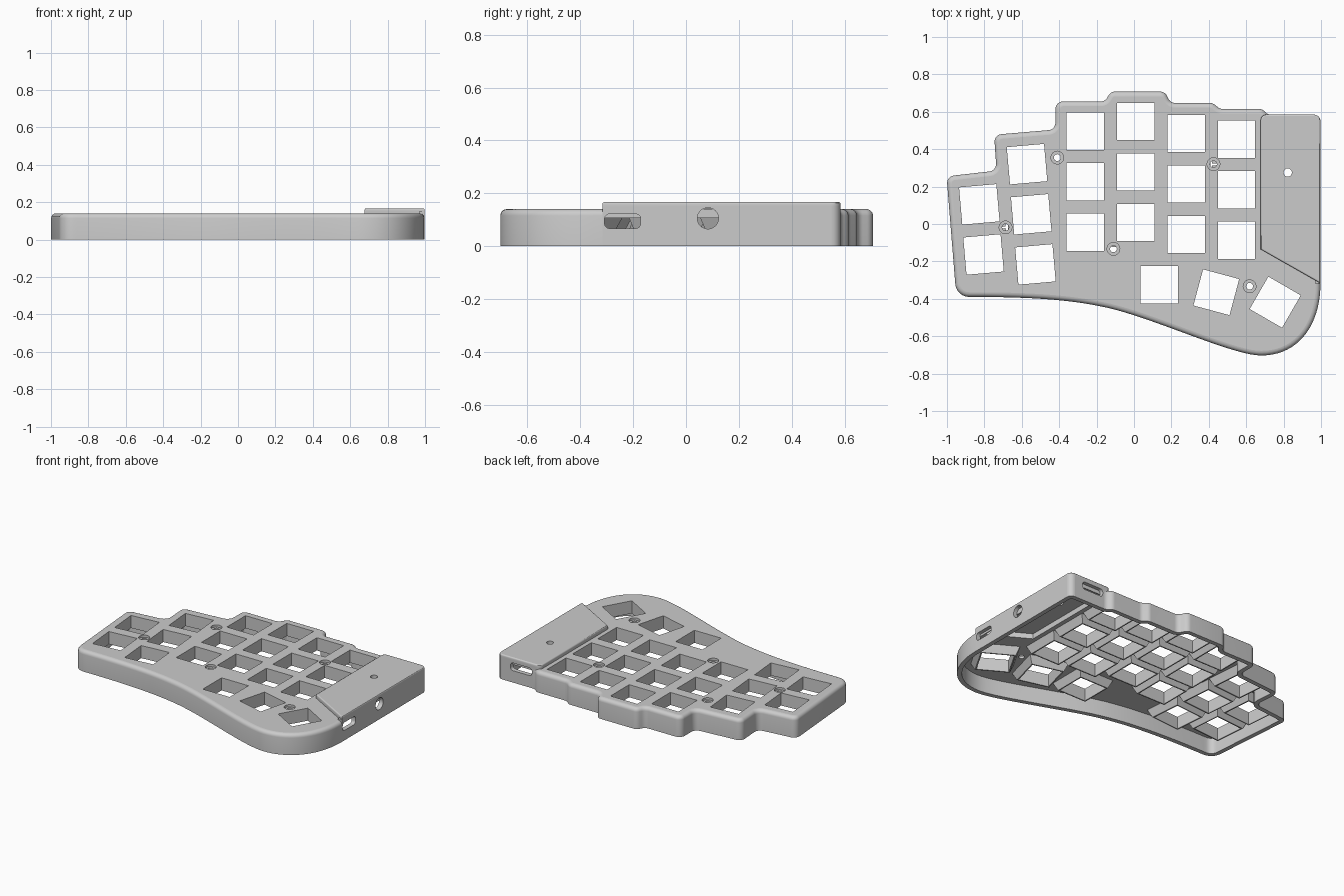
import bpy, bmesh, math
from mathutils import Vector, Matrix
from mathutils.geometry import interpolate_bezier

if "Cube" in bpy.data.objects:
    bpy.data.objects.remove(bpy.data.objects["Cube"], do_unlink=True)

grey = bpy.data.materials.new("plain grey")
grey.use_nodes = True
COLOUR = (0.6, 0.6, 0.6, 1)
grey.diffuse_color = COLOUR
grey.node_tree.nodes["Principled BSDF"].inputs["Base Color"].default_value = COLOUR

TOP, PLATE, COVER, COLLAR = 0.14, 0.107, 0.167, 0.055
WALL, PANEL, SIDE, BACK = 0.03, 0.15, 0.997, 0.585


def rounded(corners, steps=6):
    """Closed outline with a fillet of radius r at every (x, y, r) corner."""
    out = []
    for i, (x, y, r) in enumerate(corners):
        p = Vector((x, y))
        if r == 0:
            out.append(p)
            continue
        u = (Vector(corners[i - 1][:2]) - p).normalized()
        v = (Vector(corners[(i + 1) % len(corners)][:2]) - p).normalized()
        turn = math.pi - u.angle(v)
        t = r * math.tan(turn / 2)
        a, b = p + u * t, p + v * t
        k = 4 / 3 * math.tan(turn / 4) * r
        curve = interpolate_bezier(a.to_3d(), (a - u * k).to_3d(), (b - v * k).to_3d(), b.to_3d(), steps + 1)
        out += [c.to_2d() for c in curve]
    return out


def inset(pts, d):
    """Shift a counter-clockwise outline inwards by d."""
    out = []
    for i, p in enumerate(pts):
        e1 = (p - pts[i - 1]).normalized()
        e2 = (pts[(i + 1) % len(pts)] - p).normalized()
        n1, n2 = Vector((-e1.y, e1.x)), Vector((-e2.y, e2.x))
        out.append(p + (n1 + n2) * d / (1 + n1.dot(n2)))
    return out


def add_loft(bm, loops, ring=True, keep=lambda mid: True):
    """Skin stacked (outline, z) loops along the outline segments to keep."""
    rows = [[bm.verts.new((p[0], p[1], z)) for p in pts] for pts, z in loops]
    base = loops[0][0]
    n = len(base)
    for a, b in list(zip(rows, rows[1:])) + ([(rows[-1], rows[0])] if ring else []):
        for i in range(n):
            j = (i + 1) % n
            if keep((base[i] + base[j]) / 2):
                bm.faces.new((a[i], a[j], b[j], b[i]))
    bmesh.ops.delete(bm, geom=[v for v in bm.verts if not v.link_faces], context="VERTS")


def link(name, me):
    me.materials.clear()
    me.materials.append(grey)
    me.shade_smooth()
    me.set_sharp_from_angle(angle=math.radians(30))
    bpy.context.collection.objects.link(bpy.data.objects.new(name, me))


def finish(name, bm):
    me = bpy.data.meshes.new(name)
    bm.to_mesh(me)
    bm.free()
    link(name, me)


def sweep(name, pts, profile, **options):
    """Run a wall section of (inset, height) pairs round an outline."""
    bm = bmesh.new()
    add_loft(bm, [(inset(pts, d), z) for d, z in profile], **options)
    finish(name, bm)


def sheet(name, contours, z0, z1, matrix=Matrix()):
    """Flat sheet: the first contour is its edge, the others are holes."""
    curve = bpy.data.curves.new(name + "_profile", "CURVE")
    curve.dimensions, curve.fill_mode = "2D", "BOTH"
    curve.extrude = (z1 - z0) / 2
    for pts in contours:
        spline = curve.splines.new("POLY")
        spline.points.add(len(pts) - 1)
        for point, p in zip(spline.points, pts):
            point.co = (p[0], p[1], 0, 1)
        spline.use_cyclic_u = True
    helper = bpy.data.objects.new(name + "_profile", curve)
    bpy.context.collection.objects.link(helper)
    graph = bpy.context.evaluated_depsgraph_get()
    me = bpy.data.meshes.new_from_object(helper.evaluated_get(graph))
    bpy.data.objects.remove(helper, do_unlink=True)
    me.transform(matrix @ Matrix.Translation((0, 0, (z0 + z1) / 2)))
    link(name, me)


def circle(x, y, r, n=32):
    return [Vector((x + r * math.cos(a), y + r * math.sin(a)))
            for a in (2 * math.pi * i / n for i in range(n))]


def square(x, y, half, deg):
    rot = Matrix.Rotation(math.radians(deg), 2)
    return [Vector((x, y)) + rot @ Vector((sx * half, sy * half))
            for sx, sy in ((-1, -1), (1, -1), (1, 1), (-1, 1))]


def box(a0, a1, b0, b1, r=0):
    return rounded([(a0, b0, r), (a1, b0, r), (a1, b1, r), (a0, b1, r)])


def soft_edge(top, r, steps=5):
    arc = [math.pi / 2 * i / steps for i in range(steps + 1)]
    return [(r * (1 - math.cos(a)), top - r + r * math.sin(a)) for a in arc]


# Case outline: stepped back edge and sweeping palm edge
corners = [(-0.86, -0.39, 0), (-0.95, -0.39, 0.075), (-1.002, 0.255, 0.04), (-0.735, 0.285, 0.04),
           (-0.748, 0.477, 0.04), (-0.42, 0.505, 0.04), (-0.42, 0.655, 0.04), (-0.155, 0.655, 0.04),
           (-0.125, 0.708, 0.04), (0.165, 0.708, 0.04), (0.195, 0.647, 0.04), (0.42, 0.647, 0.04),
           (0.46, 0.615, 0.04), (0.685, 0.615, 0.04), (0.715, BACK, 0.04), (SIDE, BACK, 0.035)]
palm = [((SIDE, -0.317), (SIDE, -0.54), (0.88, -0.703), (0.68, -0.703)),
        ((0.68, -0.703), (0.52, -0.703), (0.07, -0.485), (-0.18, -0.44)),
        ((-0.18, -0.44), (-0.35, -0.405), (-0.55, -0.39), (-0.86, -0.39))]
for seg in palm:
    pts = interpolate_bezier(*[Vector(p).to_3d() for p in seg], 20)
    corners += [(p.x, p.y, 0) for p in pts[:-1]]
outline = rounded(corners)[::-1]
cover = rounded([(0.677, BACK, 0.03), (0.677, -0.135, 0), (SIDE, -0.317, 0), (SIDE, BACK, 0.035)])

# Outer wall with a soft top edge, open where the port panels stand
sweep("case_wall", outline, [(0, 0)] + soft_edge(TOP, 0.025) + [(WALL, PLATE), (WALL, 0)],
      keep=lambda m: m.x < 0.74 or m.y < -0.317)

# Key positions: x, y, tilt in degrees
keys = [(x, y - row * 0.27, 0) for x, y in ((-0.26, 0.495), (0.01, 0.548), (0.28, 0.484), (0.548, 0.454))
        for row in range(3)]
keys += [(-0.572 + row * 0.0225, 0.32 - row * 0.268, 5) for row in range(3)]
keys += [(-0.827 + row * 0.0225, 0.105 - row * 0.268, 5) for row in range(2)]
keys += [(0.135, -0.325, 0), (0.44, -0.365, -15), (0.755, -0.418, -30)]
screws = [(-0.41, 0.355), (0.425, 0.32), (-0.687, -0.018), (-0.11, -0.133), (0.618, -0.333)]

# Top plate with switch openings, screw holes and the controller bay
openings = [square(x, y, 0.1, tilt) for x, y, tilt in keys]
bores = [circle(x, y, 0.034) for x, y in screws]
sheet("switch_plate", [inset(outline, 0.025), inset(cover, WALL)] + openings + bores, PLATE, TOP)

# Tapered collars below the openings
collars = bmesh.new()
for (x, y, tilt), inner in zip(keys, openings):
    add_loft(collars, [(inner, PLATE), (inner, COLLAR), (square(x, y, 0.108, tilt), COLLAR),
                       (square(x, y, 0.13, tilt), PLATE)])
finish("switch_collars", collars)

# Recessed seats for the screws
seats = bmesh.new()
for x, y in screws:
    thin, wide = circle(x, y, 0.018), circle(x, y, 0.034)
    add_loft(seats, [(thin, 0.125), (thin, PLATE), (wide, PLATE), (wide, 0.125)])
finish("screw_seats", seats)

# Raised controller cover with its reset hole
sheet("cover_top", [inset(cover, 0.008), circle(0.822, 0.275, 0.022)], 0.142, COVER)
sweep("cover_edge", cover, [(0, PANEL)] + soft_edge(COVER, 0.008, 3), ring=False)
sweep("cover_step", cover, [(0, 0.122), (0, PANEL), (WALL, PANEL), (WALL, 0.122)],
      keep=lambda m: m.x < 0.72 or (m.x < 0.99 and m.y < 0))
sweep("cover_corner", cover, [(0, 0), (0, PANEL), (WALL, PANEL), (WALL, 0)],
      keep=lambda m: m.x > 0.96 and m.y > 0.54)

# Port panels on the right and at the back
sideways = Matrix(((0, 0, 1, 0), (1, 0, 0, 0), (0, 1, 0, 0), (0, 0, 0, 1)))
backward = Matrix.Rotation(math.pi / 2, 4, "X")
sheet("side_panel", [box(-0.317, 0.55, 0, PANEL), box(-0.308, -0.172, 0.067, 0.121, 0.018),
                     circle(0.083, 0.105, 0.04)], SIDE - WALL, SIDE, sideways)
sheet("back_panel", [box(0.707, 0.962, 0, PANEL), box(0.74, 0.9, 0.08, 0.132, 0.02)],
      -BACK, WALL - BACK, backward)
